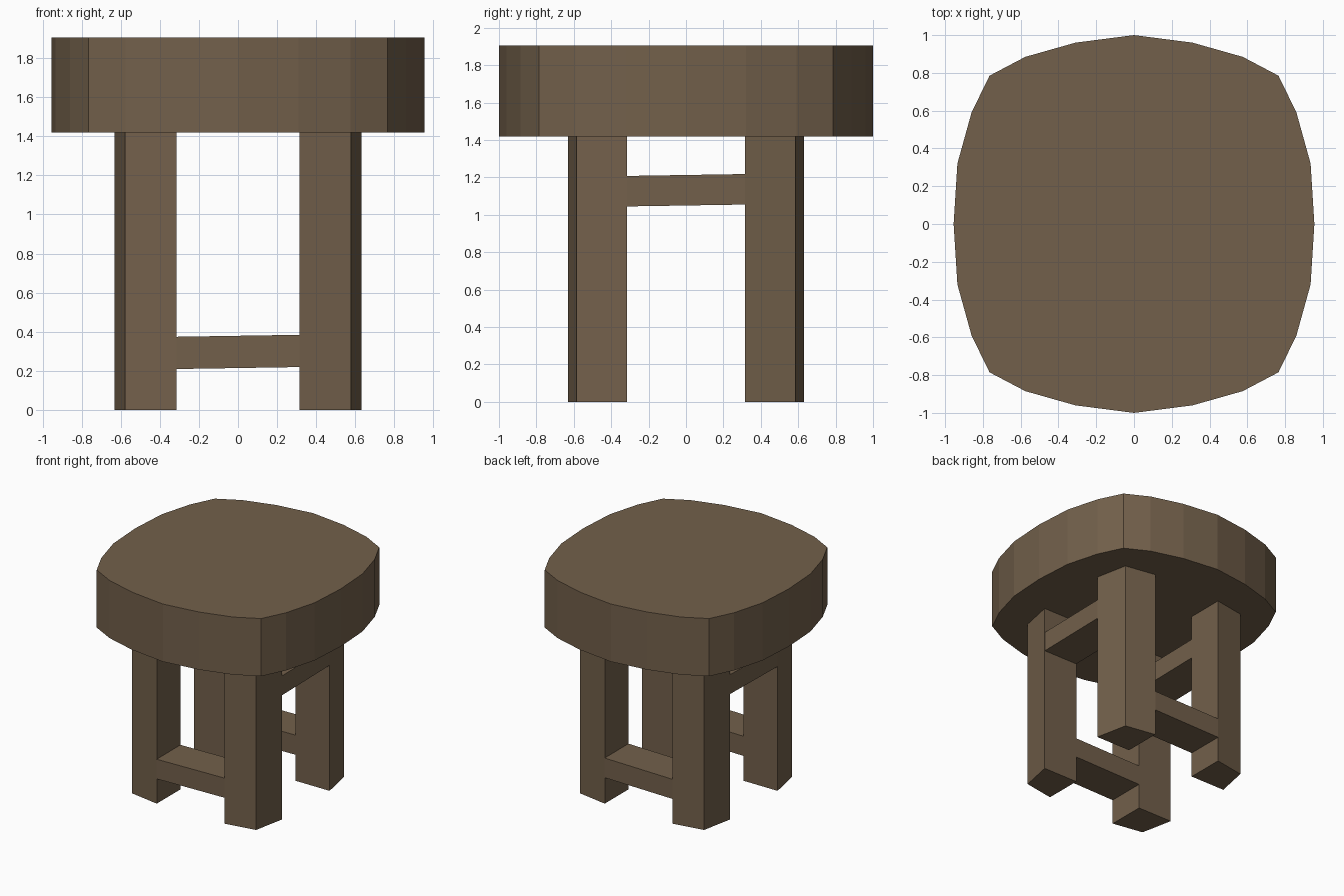
import bpy, bmesh

if "Cube" in bpy.data.objects:
    bpy.data.objects.remove(bpy.data.objects["Cube"])

wood = bpy.data.materials.new("brown wood")
wood.diffuse_color = (0.17, 0.117, 0.07, 1)
wood.use_nodes = True
wood.node_tree.nodes["Principled BSDF"].inputs["Base Color"].default_value = wood.diffuse_color


def prism(name, outline, bottom, top):
    """Extrude an XY outline between two heights; heights are functions of (x, y)."""
    bm = bmesh.new()
    lo = [bm.verts.new((x, y, bottom(x, y))) for x, y in outline]
    hi = [bm.verts.new((x, y, top(x, y))) for x, y in outline]
    n = len(outline)
    bm.faces.new(lo[::-1])
    bm.faces.new(hi)
    for i in range(n):
        j = (i + 1) % n
        bm.faces.new((lo[i], lo[j], hi[j], hi[i]))
    bmesh.ops.recalc_face_normals(bm, faces=bm.faces)
    me = bpy.data.meshes.new(name)
    bm.to_mesh(me)
    bm.free()
    me.materials.append(wood)
    ob = bpy.data.objects.new(name, me)
    bpy.context.collection.objects.link(ob)
    return ob


def flat(z):
    return lambda x, y: z


# Seat: one quarter of the bulged square outline, mirrored round
q = [(0.955, 0), (0.935, 0.32), (0.86, 0.59), (0.765, 0.785),
     (0.575, 0.885), (0.31, 0.96), (0, 1.0)]
half = q + [(-x, y) for x, y in q[-2::-1]]
outline = half + [(x, -y) for x, y in half[-2:0:-1]]
prism("seat", outline, flat(1.42), flat(1.905))

# Legs: four-sided posts with a blunted outer corner
leg = [(0.315, 0.315), (0.632, 0.315), (0.577, 0.585), (0.315, 0.63)]
for sx, side in ((-1, "left"), (1, "right")):
    for sy, end in ((-1, "front"), (1, "back")):
        prism(f"{end}_{side}_leg", [(sx * x, sy * y) for x, y in leg],
              flat(0), flat(1.42))

# Rails: low at front and back, high at the sides, each slightly sloping
a, b = 0.315, 0.631
for s, end, side in ((-1, "front", "left"), (1, "back", "right")):
    prism(f"{end}_rail", [(-a, s * a), (a, s * a), (a, s * b), (-a, s * b)],
          lambda x, y: 0.214 + 0.016 * x, lambda x, y: 0.379 + 0.016 * x)
    prism(f"{side}_rail", [(s * a, -a), (s * a, a), (s * b, a), (s * b, -a)],
          lambda x, y: 1.05 + 0.016 * y, lambda x, y: 1.213 + 0.016 * y)
